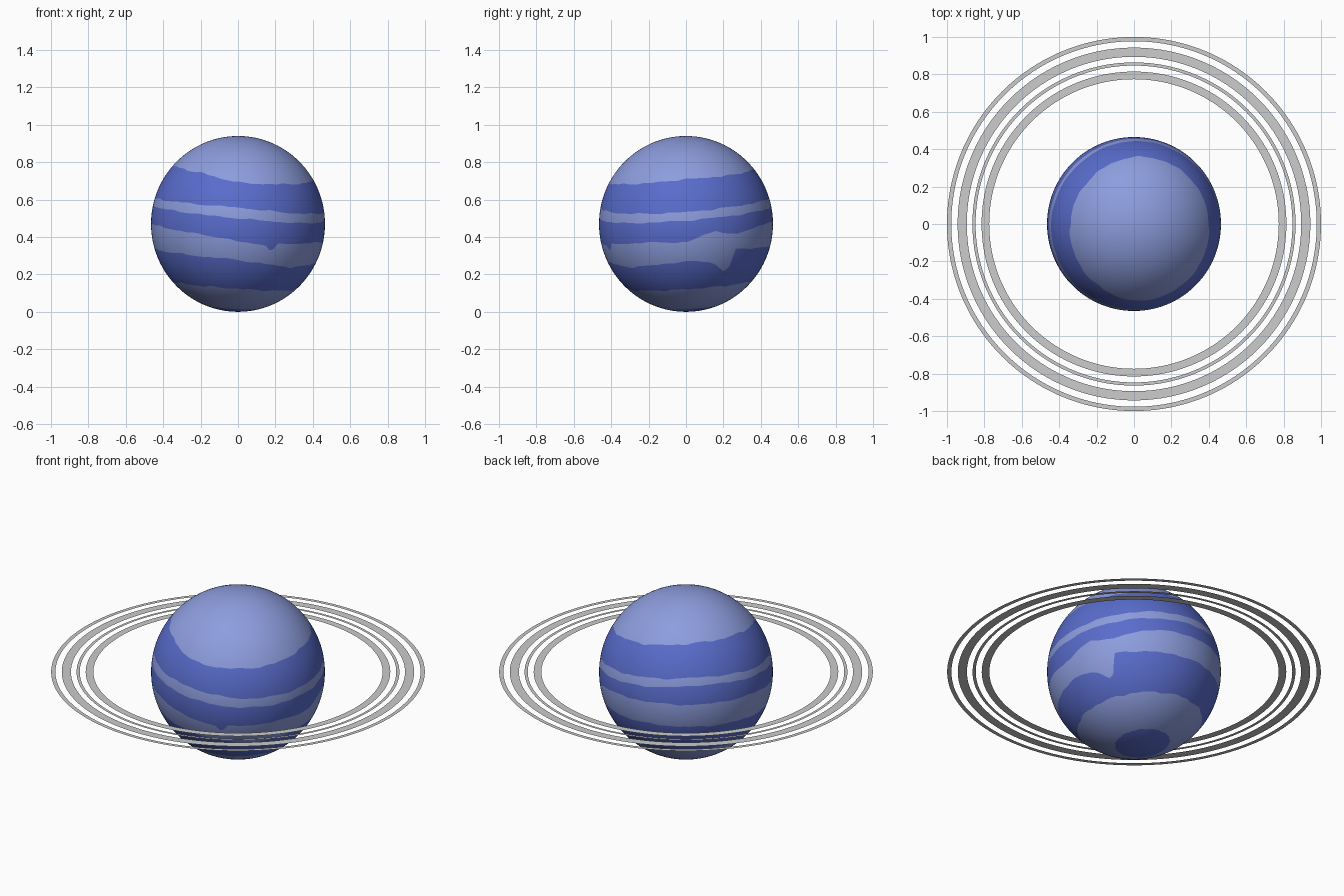
import bpy, bmesh, math
from mathutils import Vector

if "Cube" in bpy.data.objects:
    bpy.data.objects.remove(bpy.data.objects["Cube"])

R, ZR, CZ = 0.465, 0.47, 0.47      # planet radii and centre height
SEG = 288


def material(name, rgb):
    m = bpy.data.materials.new(name)
    lin = [((c / 255 + 0.055) / 1.055) ** 2.4 for c in rgb]
    m.diffuse_color = (*lin, 1)
    m.use_nodes = True
    m.node_tree.nodes["Principled BSDF"].inputs["Base Color"].default_value = m.diffuse_color
    return m


pale = material("pale blue", (141, 157, 222))
deep = material("deep blue", (89, 108, 204))
grey = material("ring grey", (204, 204, 204))

# Cloud band borders: height above the tilted equator by azimuth in degrees
EDGES = [
    [(0, .27), (45, .265), (90, .27), (135, .287), (180, .29), (210, .285),
     (238, .278), (255, .262), (270, .25), (300, .255), (330, .26)],
    [(0, .10), (90, .108), (135, .12), (180, .104), (225, .115), (270, .122), (315, .105)],
    [(0, .055), (90, .06), (135, .078), (180, .064), (225, .066), (270, .065), (315, .055)],
    [(0, -.06), (12, -.03), (20, -.016), (28, -.03), (35, -.045), (60, -.015),
     (90, -.02), (135, -.03), (180, -.027), (225, -.035), (257, -.044),
     (275, -.063), (290, -.068), (293, -.093), (296, -.088), (298, -.062), (330, -.05)],
    [(0, -.167), (14, -.175), (20, -.2), (27, -.24), (31, -.225), (33, -.17),
     (35, -.125), (45, -.13), (60, -.14), (90, -.15), (135, -.165), (180, -.167),
     (225, -.16), (270, -.158), (315, -.187), (340, -.172)],
    [(0, -.322), (180, -.332), (270, -.321)],
    [(0, -.444), (180, -.447)],
]


def border(i, deg):
    """Polar angle of border i, with a little waviness."""
    pts = EDGES[i] + [(360, EDGES[i][0][1])]
    for (a0, h0), (a1, h1) in zip(pts, pts[1:]):
        if a0 <= deg <= a1:
            h = h0 + (h1 - h0) * (deg - a0) / (a1 - a0)
            break
    a = math.radians(deg)
    w = math.sin(11 * a + 2 * i) + 0.7 * math.sin(19 * a + 5 * i) + 0.5 * math.sin(31 * a + i)
    h += 0.0022 * w * (0.3 if i == 6 else 1)
    return math.acos(max(-1, min(1, h / 1.006 / 0.467)))


# Planet: rows of faces follow the borders, so every band has a clean edge
tilt = Vector((0, 0, 1)).rotation_difference(Vector((.08, -.075, 1)))
steps = [14, 10, 4, 8, 10, 12, 12, 6]


def place(theta, a):
    p = tilt @ Vector((math.sin(theta) * math.cos(a), math.sin(theta) * math.sin(a), math.cos(theta)))
    return (p.x * R, p.y * R, CZ + p.z * ZR)


bm = bmesh.new()
north, south = bm.verts.new(place(0, 0)), bm.verts.new(place(math.pi, 0))
columns, bands = [], [b for b, n in enumerate(steps) for _ in range(n)]
for s in range(SEG):
    deg = 360 * s / SEG
    marks = [0] + [border(i, deg) for i in range(len(EDGES))] + [math.pi]
    col = [north]
    for b, n in enumerate(steps):
        for k in range(1, n + 1):
            if b == len(steps) - 1 and k == n:
                col.append(south)
            else:
                t = marks[b] + (marks[b + 1] - marks[b]) * k / n
                col.append(bm.verts.new(place(t, math.radians(deg))))
    columns.append(col)
for s in range(SEG):
    c, d = columns[s], columns[(s + 1) % SEG]
    for k, b in enumerate(bands):
        corners = []
        for v in (c[k], c[k + 1], d[k + 1], d[k]):
            if v not in corners:
                corners.append(v)
        f = bm.faces.new(corners)
        f.material_index = b % 2       # pale and deep bands alternate
        f.smooth = True
bm.normal_update()
me = bpy.data.meshes.new("planet")
bm.to_mesh(me)
bm.free()
me.materials.append(pale)
me.materials.append(deep)
bpy.context.collection.objects.link(bpy.data.objects.new("planet", me))


# Rings: flat sheets around the equator
def ring(name, inner, outer, n=160):
    bm = bmesh.new()
    loops = [[bm.verts.new((r * math.cos(2 * math.pi * i / n), r * math.sin(2 * math.pi * i / n), CZ))
              for i in range(n)] for r in (inner, outer)]
    for i in range(n):
        j = (i + 1) % n
        bm.faces.new((loops[0][i], loops[1][i], loops[1][j], loops[0][j]))
    me = bpy.data.meshes.new(name)
    bm.to_mesh(me)
    bm.free()
    me.materials.append(grey)
    bpy.context.collection.objects.link(bpy.data.objects.new(name, me))


for name, inner, outer in [("inner_ring", .774, .815), ("thin_ring", .847, .864),
                           ("wide_ring", .894, .943), ("outer_ring", .977, 1.0)]:
    ring(name, inner, outer)
